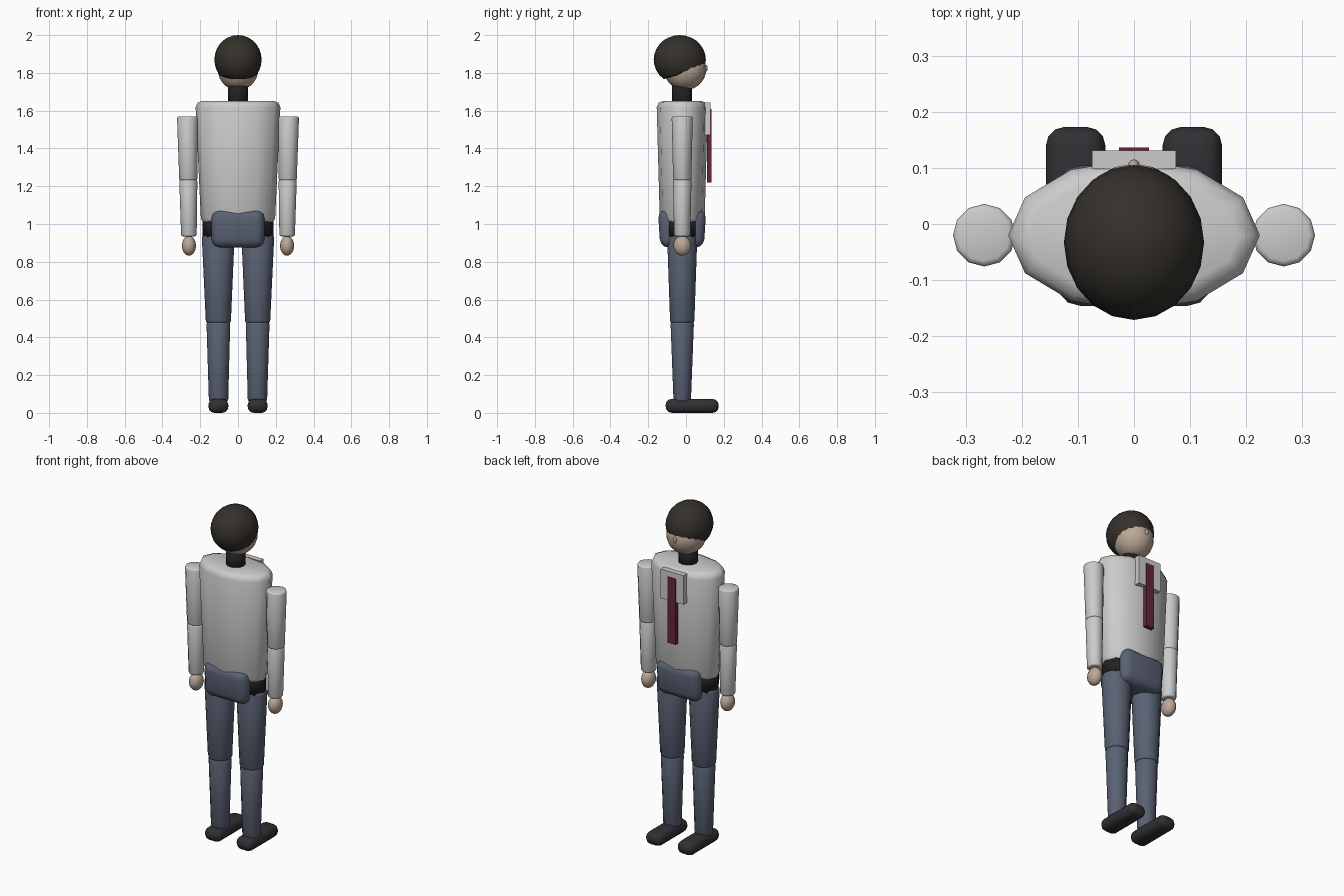
import bpy, bmesh
from mathutils import Vector, Matrix

if "Cube" in bpy.data.objects:
    bpy.data.objects.remove(bpy.data.objects["Cube"])

CY = -0.02  # body axis in y


def material(name, rgb):
    m = bpy.data.materials.new(name)
    m.diffuse_color = (*rgb, 1)
    m.use_nodes = True
    m.node_tree.nodes["Principled BSDF"].inputs["Base Color"].default_value = m.diffuse_color
    return m


SKIN = material("skin", (0.50, 0.39, 0.31))
HAIR = material("hair", (0.035, 0.030, 0.024))
TROUSER = material("trouser_blue", (0.10, 0.12, 0.17))
BLACK = material("black", (0.015, 0.015, 0.017))
SHOE = material("shoe_dark", (0.03, 0.03, 0.033))
RED = material("tie_red", (0.13, 0.02, 0.035))


def finish(name, bm, mat=None, bevel=0, segments=2, smooth=True):
    bmesh.ops.recalc_face_normals(bm, faces=bm.faces)
    for f in bm.faces:
        f.smooth = smooth
    me = bpy.data.meshes.new(name)
    bm.to_mesh(me)
    bm.free()
    ob = bpy.data.objects.new(name, me)
    bpy.context.collection.objects.link(ob)
    if mat:
        me.materials.append(mat)
    if bevel:
        b = ob.modifiers.new("bevel", 'BEVEL')
        b.width, b.segments, b.limit_method = bevel, segments, 'ANGLE'
        b.angle_limit = 0.9
    return ob


def tube(name, bottom, top, mat=None, bevel=0, sides=12):
    """Tapered elliptical tube; each end is (x, y, z, rx, ry)."""
    bm = bmesh.new()
    bmesh.ops.create_cone(bm, cap_ends=True, segments=sides, radius1=1, radius2=1, depth=2)
    for v in bm.verts:
        x, y, z, rx, ry = top if v.co.z > 0 else bottom
        v.co = Vector((x + v.co.x * rx, y + v.co.y * ry, z))
    return finish(name, bm, mat, bevel)


def ball(name, c, r, mat, cut=None):
    bm = bmesh.new()
    bmesh.ops.create_uvsphere(bm, u_segments=20, v_segments=14, radius=1)
    bmesh.ops.transform(bm, matrix=Matrix.Translation(c) @ Matrix.Diagonal((*r, 1)), verts=bm.verts)
    if cut:
        res = bmesh.ops.bisect_plane(bm, geom=bm.verts[:] + bm.edges[:] + bm.faces[:],
                                     plane_co=cut[0], plane_no=cut[1], clear_inner=True)
        bmesh.ops.holes_fill(bm, edges=[e for e in res['geom_cut'] if isinstance(e, bmesh.types.BMEdge)])
    return finish(name, bm, mat)


def box(name, lo, hi, mat=None, bevel=0, segments=3):
    lo, hi = Vector(lo), Vector(hi)
    bm = bmesh.new()
    bmesh.ops.create_cube(bm, size=1)
    bmesh.ops.transform(bm, matrix=Matrix.Translation((lo + hi) / 2) @ Matrix.Diagonal((*(hi - lo), 1)),
                        verts=bm.verts)
    return finish(name, bm, mat, bevel, segments, smooth=bevel > 0)


# Head
ball("head", (0, -0.005, 1.82), (0.108, 0.112, 0.111), SKIN)
ball("hair", (0, -0.033, 1.87), (0.125, 0.138, 0.13), HAIR, ((0, -0.14, 1.76), (0, -0.3, 1)))
ball("nose", (0, 0.105, 1.825), (0.01, 0.01, 0.018), SKIN)
tube("neck", (0, CY, 1.6, 0.053, 0.053), (0, CY, 1.76, 0.053, 0.053), BLACK)

# Torso, belt and pelvis
tube("torso", (0, CY, 0.995, 0.195, 0.118), (0, CY, 1.652, 0.226, 0.136), bevel=0.035)
tube("belt", (0, CY, 0.93, 0.187, 0.112), (0, CY, 1.03, 0.187, 0.112), BLACK)
pelvis = box("pelvis", (-0.14, -0.149, 0.875), (0.14, 0.107, 1.075), TROUSER, 0.045)
for v in pelvis.data.vertices:
    if v.co.z < 0.95:
        v.co.y = CY + (v.co.y - CY) * 0.9

# Collar and tie on the chest
box("collar", (-0.075, 0.098, 1.47), (0.075, 0.131, 1.643))
box("tie", (-0.027, 0.112, 1.22), (0.027, 0.136, 1.61), RED)

# Limbs on both sides
for side, s in (("left", -1), ("right", 1)):
    tube(side + "_upper_arm", (s * 0.263, CY, 1.23, 0.048, 0.048),
         (s * 0.267, CY, 1.57, 0.056, 0.056), bevel=0.01)
    tube(side + "_forearm", (s * 0.26, CY, 0.935, 0.041, 0.043),
         (s * 0.263, CY, 1.235, 0.048, 0.049), bevel=0.008)
    ball(side + "_hand", (s * 0.26, CY, 0.885), (0.037, 0.046, 0.053), SKIN)
    tube(side + "_thigh", (s * 0.104, CY, 0.475, 0.066, 0.064),
         (s * 0.105, CY, 0.94, 0.087, 0.08), TROUSER, 0.012)
    tube(side + "_shin", (s * 0.103, CY, 0.06, 0.051, 0.046),
         (s * 0.104, CY, 0.48, 0.063, 0.062), TROUSER, 0.01)
    box(side + "_shoe", (s * 0.104 - 0.053, -0.108, 0.0),
        (s * 0.104 + 0.053, 0.173, 0.074), SHOE, 0.033)
